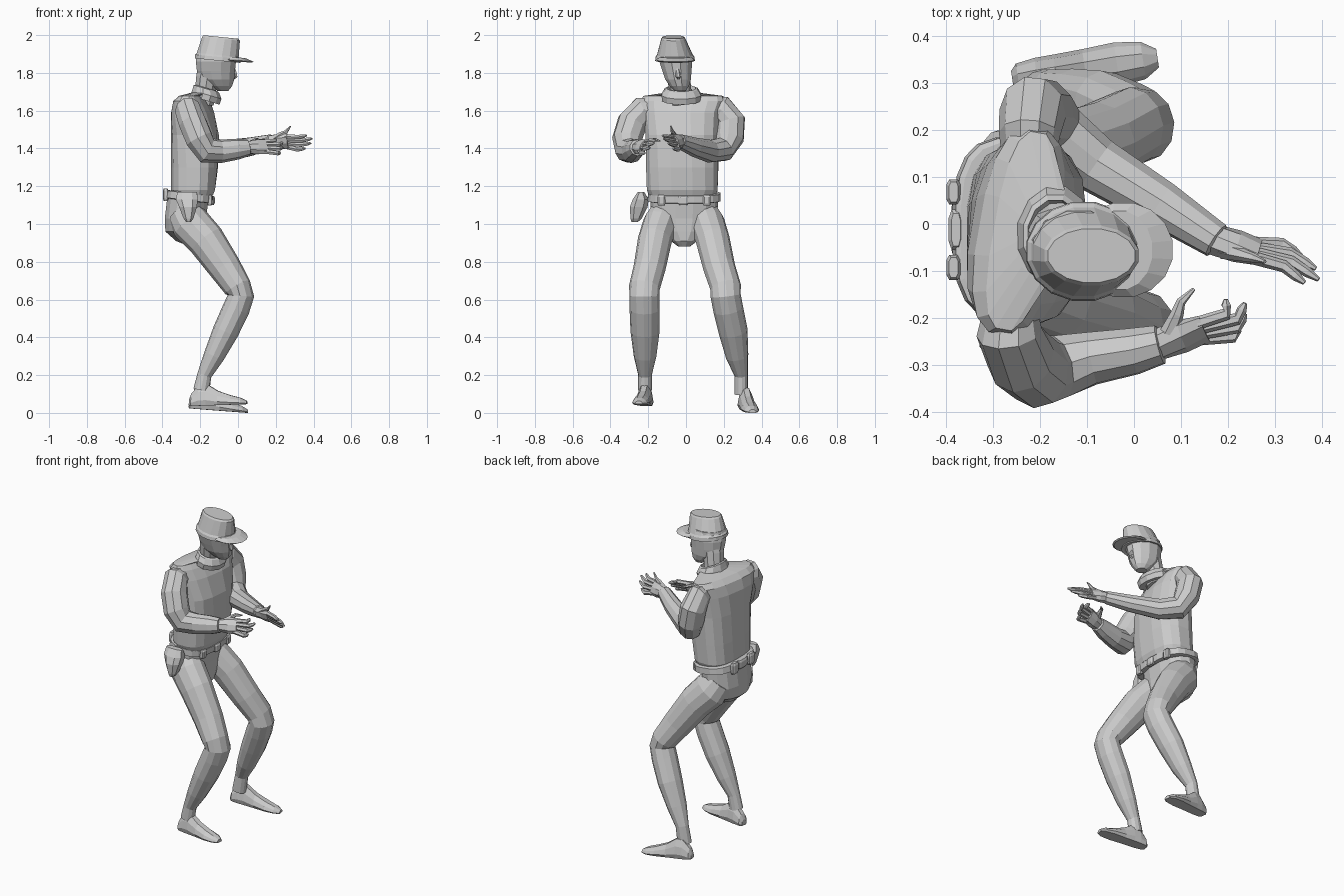
import bpy, bmesh
from math import sin, cos, pi, radians, copysign
from mathutils import Vector


def skin(name, rings):
    """Bridge equal-sized rings into a closed faceted shell."""
    bm = bmesh.new()
    loops = [[bm.verts.new(p) for p in r] for r in rings]
    n = len(loops[0])
    for a, b in zip(loops, loops[1:]):
        for i in range(n):
            bm.faces.new((a[i], a[(i + 1) % n], b[(i + 1) % n], b[i]))
    bm.faces.new(loops[0])
    bm.faces.new(loops[-1])
    bmesh.ops.recalc_face_normals(bm, faces=bm.faces)
    me = bpy.data.meshes.new(name)
    bm.to_mesh(me)
    bm.free()
    ob = bpy.data.objects.new(name, me)
    bpy.context.collection.objects.link(ob)
    return ob


def stack(name, sections, n=14, power=1.0, tilt=0.0):
    """Horizontal sections: x, y, z, rx, ry, optional yaw in degrees."""
    rings = []
    for x, y, z, rx, ry, *yaw in sections:
        w = radians(yaw[0]) if yaw else 0
        ring = []
        for i in range(n):
            t = 2 * pi * (i + 0.5) / n
            c, s = [copysign(abs(f) ** power, f) for f in (cos(t), sin(t))]
            u, v = c * rx, s * ry
            dx, dy = u * cos(w) - v * sin(w), u * sin(w) + v * cos(w)
            ring.append((x + dx, y + dy, z + tilt * dx))
        rings.append(ring)
    return skin(name, rings)


def tube(name, pts, n=10, ref=(0, 1, 0)):
    """Sections square to a path: x, y, z, radius along ref, other radius."""
    ps = [Vector(p[:3]) for p in pts]
    u = Vector(ref)
    rings = []
    for i, p in enumerate(ps):
        d = (ps[min(i + 1, len(ps) - 1)] - ps[max(i - 1, 0)]).normalized()
        u = (u - u.dot(d) * d).normalized()
        v = d.cross(u)
        ru, rv = pts[i][3], pts[i][-1]
        rings.append([p + u * ru * cos(2 * pi * k / n) + v * rv * sin(2 * pi * k / n)
                      for k in range(n)])
    return skin(name, rings)


# jacket body, twisted so the left shoulder leads
stack("jacket", [(-.24, -.02, 1.15, .108, .178), (-.238, -.02, 1.18, .118, .19),
                 (-.23, -.02, 1.3, .124, .193, -2), (-.228, -.02, 1.47, .124, .195, -5),
                 (-.24, -.02, 1.59, .107, .208, -9), (-.245, -.015, 1.65, .085, .225, -10),
                 (-.24, -.015, 1.678, .058, .215, -10), (-.19, -.02, 1.695, .055, .09, -10)],
      16, 0.75)

# collar, neck
stack("collar", [(-.175, -.025, 1.655, .08, .105), (-.165, -.025, 1.685, .08, .108),
                 (-.167, -.025, 1.715, .07, .09), (-.167, -.025, 1.72, .06, .078),
                 (-.165, -.025, 1.69, .055, .07)], 12, tilt=-.3)
tube("neck", [(-.185, -.02, 1.64, .06), (-.172, -.03, 1.71, .058),
              (-.162, -.04, 1.78, .062), (-.15, -.045, 1.82, .065)])

# head and nose
stack("head", [(-.08, -.03, 1.705, .03, .03), (-.095, -.035, 1.73, .066, .052),
               (-.112, -.042, 1.765, .095, .07), (-.117, -.048, 1.81, .104, .08),
               (-.117, -.054, 1.86, .11, .09), (-.117, -.055, 1.92, .1, .085)], 12)
tube("nose", [(-.026, -.046, 1.84, .008, .006), (-.018, -.043, 1.80, .012, .012),
              (-.014, -.04, 1.782, .015, .013), (-.026, -.04, 1.772, .01, .01)], 6)

# cap crown and peak
stack("cap", [(-.107, -.058, 1.868, .108, .097), (-.107, -.058, 1.865, .124, .107),
              (-.107, -.058, 1.885, .122, .104), (-.107, -.059, 1.895, .113, .096),
              (-.09, -.067, 1.98, .102, .065), (-.09, -.067, 1.99, .094, .058)],
      16, tilt=-.1)
stack("cap_peak", [(-.025, -.055, 1.862, .1, .094), (-.022, -.055, 1.868, .106, .102),
                   (-.03, -.056, 1.884, .07, .085)], 16, tilt=-.08)

# belt with pouches and buckle
stack("belt", [(-.26, -.01, 1.122, .118, .185), (-.26, -.01, 1.125, .126, .195),
               (-.255, -.01, 1.162, .124, .193), (-.255, -.01, 1.166, .113, .183)],
      20, 0.7, tilt=-.12)
for name, x, y, z, w, h in [("back_pouch", -.383, .068, 1.155, .028, .034),
                            ("back_pouch", -.383, -.092, 1.155, .028, .034),
                            ("back_clasp", -.378, -.012, 1.155, .045, .026),
                            ("buckle", -.138, -.015, 1.125, .028, .024),
                            ("front_pouch", -.15, .11, 1.125, .022, .028),
                            ("front_pouch", -.15, -.13, 1.125, .022, .028)]:
    stack(name, [(x, y, z - h, .01, w * .8), (x, y, z - h * .6, .016, w),
                 (x, y, z + h * .6, .016, w), (x, y, z + h, .01, w * .8)], 8, 0.6)

# holster on the right hip
stack("holster", [(-.262, -.272, 1.01, .014, .018), (-.262, -.264, 1.03, .028, .032),
                  (-.265, -.25, 1.09, .05, .05), (-.27, -.24, 1.13, .062, .045),
                  (-.27, -.238, 1.17, .055, .018)], 8, 0.8)

# pelvis
stack("trouser_seat", [(-.225, -.01, .88, .03, .03), (-.25, -.01, .91, .08, .07),
                       (-.277, -.01, .96, .11, .14), (-.278, -.01, 1.03, .112, .176),
                       (-.265, -.01, 1.14, .112, .18)], 14, 0.9)


def leg(side, ys, dz):
    """Hip to ankle, y offsets at hip, thigh, knee, calf, ankle."""
    h, t, k, c, a = ys
    tube(side + "_leg", [(-.285, h, 1.06, .085, .09), (-.25, (h + t) / 2, 1.0, .094, .106),
                         (-.17, t, .915, .09, .1), (-.07, (t + k) / 2, .77, .085, .087),
                         (-.002, k, .665, .082, .074), (.016, k, .62, .08, .07),
                         (-.01, (2 * k + c) / 3, .55, .08, .072), (-.066, c, .43, .077, .069),
                         (-.128, (c + a) / 2, .3, .06, .055), (-.178, a, .2, .036, .038),
                         (-.195, a, .1 + dz, .036, .042)], 12)


def foot(side, heel, toe):
    """Tapered foot from heel to toe with a flat sole."""
    h, t = Vector(heel), Vector(toe)
    prof = [(0, .02, .035), (.04, .034, .065), (.17, .04, .11), (.3, .041, .115),
            (.5, .043, .075), (.72, .047, .05), (.9, .04, .034), (1, .02, .018)]
    side_dir = Vector((h.y - t.y, t.x - h.x, 0)).normalized()
    rings = []
    for f, w, top in prof:
        p = h.lerp(t, f)
        shape = [(-.8, 0), (.8, 0), (1, .25), (.8, .65), (.35, 1), (-.35, 1), (-.8, .65), (-1, .25)]
        rings.append([p + side_dir * w * a + Vector((0, 0, top * b)) for a, b in shape])
    skin(side + "_foot", rings)


leg("left", (.085, .142, .21, .25, .292), 0)
leg("right", (-.105, -.165, -.22, -.217, -.217), .02)
foot("left", (-.258, .305, .024), (.05, .352, 0))
foot("right", (-.258, -.205, .036), (.047, -.25, .046))

# sleeves
tube("right_sleeve", [(-.262, -.15, 1.6, .05, .06), (-.265, -.23, 1.6, .07, .078),
                      (-.24, -.285, 1.535, .075, .082), (-.205, -.312, 1.45, .075, .08),
                      (-.165, -.305, 1.39, .072, .07), (-.09, -.285, 1.385, .062, .058),
                      (0, -.27, 1.397, .055, .051), (.055, -.256, 1.404, .044, .043),
                      (.06, -.255, 1.405, .03, .03)])
tube("left_sleeve", [(-.225, .1, 1.605, .05, .06), (-.222, .19, 1.605, .065, .078),
                     (-.215, .235, 1.545, .072, .082), (-.195, .23, 1.46, .072, .08),
                     (-.165, .195, 1.395, .068, .067), (-.08, .125, 1.385, .06, .062),
                     (.06, .04, 1.408, .05, .052), (.175, -.035, 1.437, .038, .04),
                     (.18, -.038, 1.438, .028, .03)])


def hand(side, wrist, knuckle, across, tips, thumb, sag):
    """Flat palm, four curved fingers fanned along 'across', and a thumb."""
    w, k, a = Vector(wrist), Vector(knuckle), Vector(across)
    m = w.lerp(k, .55)
    tube(side + "_palm", [(*w, .034, .034), (*m, .046, .03), (*k, .046, .02)], 8, a)
    for i, tip in enumerate(tips):
        b, t = k + a * (i - 1.5) * .024, Vector(tip)
        mid = b.lerp(t, .55) + Vector(sag)
        tube(f"{side}_finger", [(*b.lerp(w, .15), .014), (*mid, .013),
                                (*mid.lerp(t, .6), .011), (*t, .005)], 6)
    r = (.02, .014, .01, .004)
    tube(side + "_thumb", [(*p, q) for p, q in zip(thumb, r)], 6, (1, 0, 0))


hand("left", (.165, -.032, 1.436), (.265, -.06, 1.437), (0, .5, -.87),
     [(.362, -.125, 1.468), (.392, -.118, 1.452), (.386, -.095, 1.428), (.355, -.068, 1.4)],
     [(.19, -.055, 1.447), (.228, -.065, 1.475), (.255, -.072, 1.488), (.278, -.08, 1.518)],
     (0, .014, -.008))
hand("right", (.045, -.258, 1.403), (.15, -.222, 1.412), (0, -.55, -.83),
     [(.195, -.16, 1.445), (.236, -.168, 1.43), (.236, -.19, 1.405), (.222, -.215, 1.376)],
     [(.075, -.23, 1.425), (.092, -.19, 1.44), (.1, -.165, 1.446), (.127, -.138, 1.44)],
     (.022, -.012, -.004))
